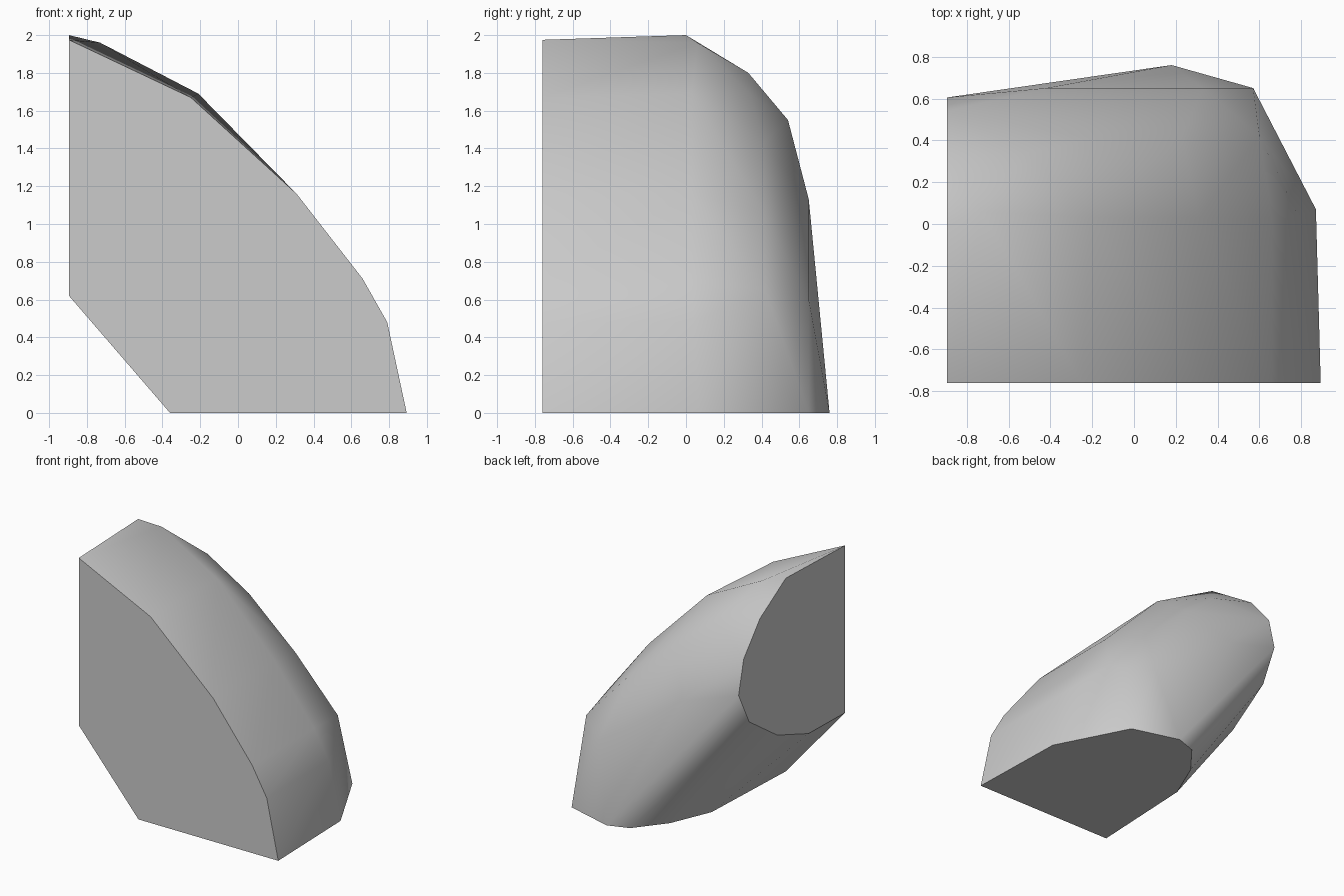
import bpy, bmesh

cube = bpy.data.objects.get("Cube")
if cube:
    bpy.data.objects.remove(cube, do_unlink=True)

LEFT, FRONT = -0.895, -0.76

# Flat front cut, as (x, z)
front_cut = [(LEFT, 1.975), (-0.25, 1.67), (0.31, 1.16), (0.66, 0.71),
             (0.79, 0.48), (0.893, 0), (-0.36, 0), (LEFT, 0.62)]
# Flat side cut, as (y, z)
side_cut = [(0, 2), (0.33, 1.8), (0.54, 1.55), (0.605, 1.28),
            (0.47, 1.015), (0.11, 0.77), (-0.29, 0.63)]
# Flat base cut, as (x, y)
base_cut = [(0.87, 0.07), (0.57, 0.65), (0.18, 0.76), (0.01, 0.7),
            (-0.18, 0.46), (-0.32, 0.13)]
# Rounded outer shell, as (x, y, z)
shell = [(-0.73, 0.06, 1.96), (-0.21, 0.03, 1.69), (0.31, 0.03, 1.16),
         (0.66, 0.03, 0.71), (0.785, 0.04, 0.48),
         (-0.51, 0.34, 1.69), (-0.19, 0.41, 1.43), (0.23, 0.41, 1.06),
         (0.6, 0.42, 0.65), (-0.42, 0.65, 1.13), (0.33, 0.65, 0.6)]

points = [(x, FRONT, z) for x, z in front_cut]
points += [(LEFT, y, z) for y, z in side_cut]
points += [(x, y, 0) for x, y in base_cut] + shell

# Wrap the points in a closed skin
bm = bmesh.new()
for p in points:
    bm.verts.new(p)
hull = bmesh.ops.convex_hull(bm, input=bm.verts)
loose = [v for v in bm.verts if not v.link_faces]
bmesh.ops.delete(bm, geom=loose, context='VERTS')
bmesh.ops.dissolve_limit(bm, angle_limit=0.01, verts=bm.verts, edges=bm.edges)
bmesh.ops.recalc_face_normals(bm, faces=bm.faces)


def is_cut(face):
    n = face.normal
    return min(n.x, n.y, n.z) < -0.999


# Smooth shell with crisp borders round the flat cuts
for face in bm.faces:
    face.smooth = not is_cut(face)
for edge in bm.edges:
    edge.smooth = not any(is_cut(f) for f in edge.link_faces)

mesh = bpy.data.meshes.new("rounded_chunk")
bm.to_mesh(mesh)
bm.free()
chunk = bpy.data.objects.new("rounded_chunk", mesh)
bpy.context.collection.objects.link(chunk)

# Plain grey stone
grey = bpy.data.materials.new("light_grey")
grey.use_nodes = True
color = (0.6, 0.6, 0.6, 1)
grey.diffuse_color = color
grey.node_tree.nodes["Principled BSDF"].inputs["Base Color"].default_value = color
mesh.materials.append(grey)
